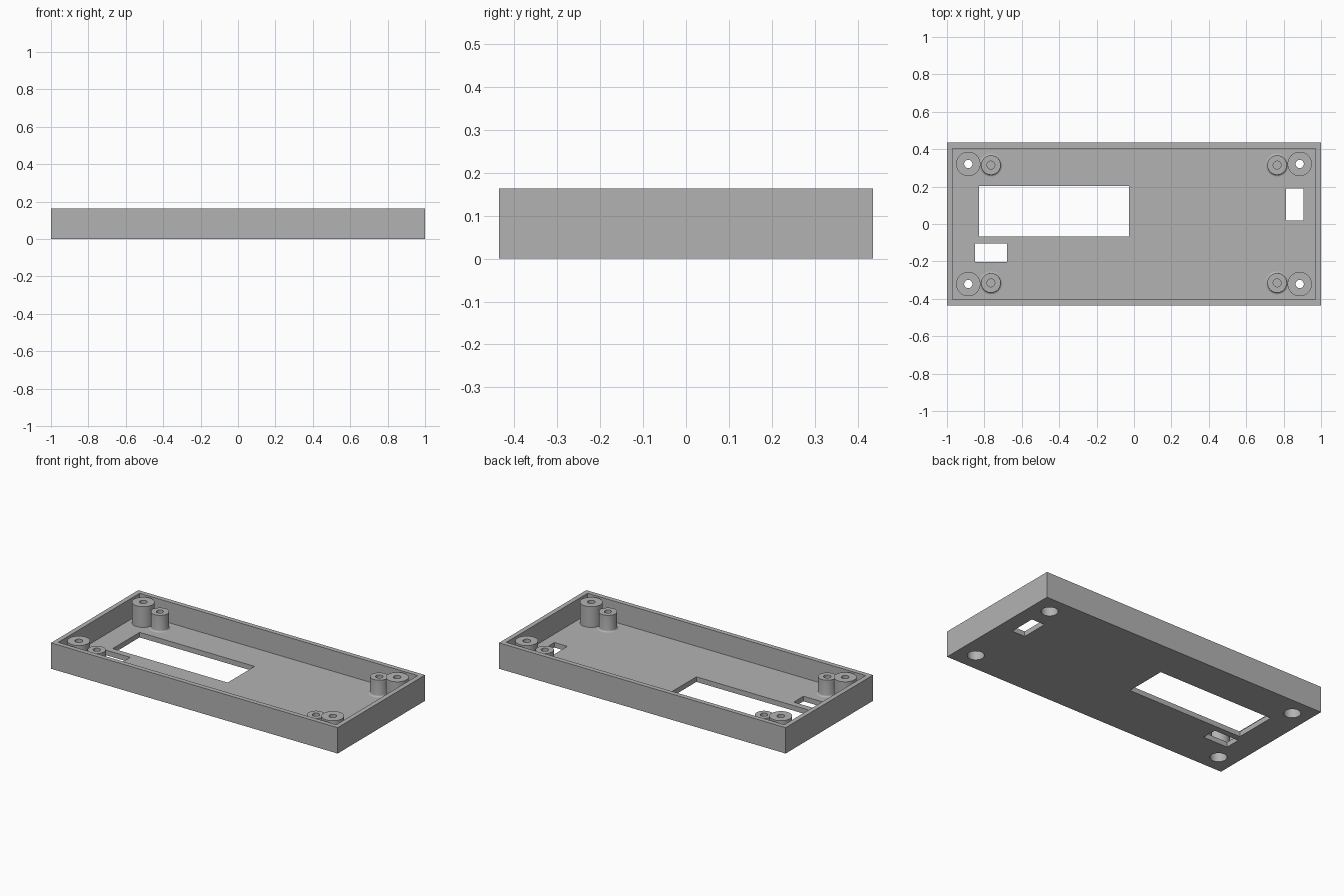
import bpy, bmesh, math

cube = bpy.data.objects.get("Cube")
if cube:
    bpy.data.objects.remove(cube)

WIDTH, DEPTH, HEIGHT = 2.0, 0.87, 0.163
WALL, FLOOR = 0.03, 0.032
SEGMENTS = 48
SCREW_X, SCREW_Y, SCREW_BORE = 0.886, 0.321, 0.048
POST_X, POST_Y, POST_TOP = 0.765, 0.315, 0.137

grey = bpy.data.materials.new("plain grey")
grey.use_nodes = True
colour = (0.45, 0.45, 0.45, 1)
grey.diffuse_color = colour
grey.node_tree.nodes["Principled BSDF"].inputs["Base Color"].default_value = colour


def make_object(name, bm):
    bmesh.ops.recalc_face_normals(bm, faces=bm.faces[:])
    mesh = bpy.data.meshes.new(name)
    bm.to_mesh(mesh)
    bm.free()
    mesh.materials.append(grey)
    obj = bpy.data.objects.new(name, mesh)
    bpy.context.collection.objects.link(obj)
    return obj


def select_only(obj):
    bpy.ops.object.select_all(action='DESELECT')
    obj.select_set(True)
    bpy.context.view_layer.objects.active = obj


def block(name, x0, x1, y0, y1, z0, z1):
    bm = bmesh.new()
    bmesh.ops.create_cube(bm, size=1)
    for v in bm.verts:
        v.co = ((x0 + x1) / 2 + v.co.x * (x1 - x0),
                (y0 + y1) / 2 + v.co.y * (y1 - y0),
                (z0 + z1) / 2 + v.co.z * (z1 - z0))
    return make_object(name, bm)


def lathe(name, profile, x, y):
    """Turn a closed (radius, height) profile around the vertical axis."""
    bm = bmesh.new()
    rings = []
    for i in range(SEGMENTS):
        a = 2 * math.pi * i / SEGMENTS
        rings.append([bm.verts.new((r * math.cos(a), r * math.sin(a), z))
                      for r, z in profile])
    n = len(profile)
    for i in range(SEGMENTS):
        here, after = rings[i], rings[(i + 1) % SEGMENTS]
        for j in range(n):
            k = (j + 1) % n
            bm.faces.new((here[j], after[j], after[k], here[k]))
    obj = make_object(name, bm)
    obj.location = (x, y, 0)
    select_only(obj)
    bpy.ops.object.shade_smooth_by_angle(angle=math.radians(35))
    return obj


def cut(target, cutter):
    cutter.hide_render = True
    mod = target.modifiers.new("cut", 'BOOLEAN')
    mod.operation = 'DIFFERENCE'
    mod.solver = 'EXACT'
    mod.object = cutter
    select_only(target)
    bpy.ops.object.modifier_apply(modifier=mod.name)
    bpy.data.objects.remove(cutter)


# Open tray
w, d = WIDTH / 2, DEPTH / 2
tray = block("tray", -w, w, -d, d, 0, HEIGHT)
cut(tray, block("cavity_cutter", WALL - w, w - WALL, WALL - d, d - WALL, FLOOR, 1))

# Floor openings: display window, front left slot, side slot
for x0, x1, y0, y1 in [(-0.828, -0.026, -0.066, 0.202),
                       (-0.849, -0.678, -0.202, -0.105),
                       (0.814, 0.905, 0.019, 0.19)]:
    cut(tray, block("opening_cutter", x0, x1, y0, y1, -1, FLOOR + 0.05))

# Profiles of the screw bosses and of the shorter flared posts
boss_profile = [(SCREW_BORE, FLOOR), (0.065, FLOOR), (0.065, HEIGHT),
                (0.022, HEIGHT), (0.022, 0.13), (SCREW_BORE, 0.13)]
flare = [(0.062 - 0.01 * math.sin(t * math.pi / 8),
          FLOOR + 0.01 * (1 - math.cos(t * math.pi / 8))) for t in range(5)]
post_profile = flare + [(0.052, POST_TOP), (0.021, POST_TOP), (0.021, FLOOR + 0.001)]

for sx, side in ((-1, "right"), (1, "left")):
    for sy, end in ((-1, "front"), (1, "back")):
        bore = lathe("bore_cutter", [(0.001, -0.1), (SCREW_BORE, -0.1),
                                     (SCREW_BORE, 0.1), (0.001, 0.1)],
                     sx * SCREW_X, sy * SCREW_Y)
        # Close the bore cutter to a solid plug
        bm = bmesh.new()
        bm.from_mesh(bore.data)
        bmesh.ops.remove_doubles(bm, verts=bm.verts[:], dist=0.003)
        bm.to_mesh(bore.data)
        bm.free()
        bpy.context.view_layer.update()
        cut(tray, bore)
        lathe(f"screw_boss_{end}_{side}", boss_profile, sx * SCREW_X, sy * SCREW_Y)
        lathe(f"post_{end}_{side}", post_profile, sx * POST_X, sy * POST_Y)

# Keep the tray faceted
for face in tray.data.polygons:
    face.use_smooth = abs(face.normal.z) < 0.5 and face.area < 0.0005
